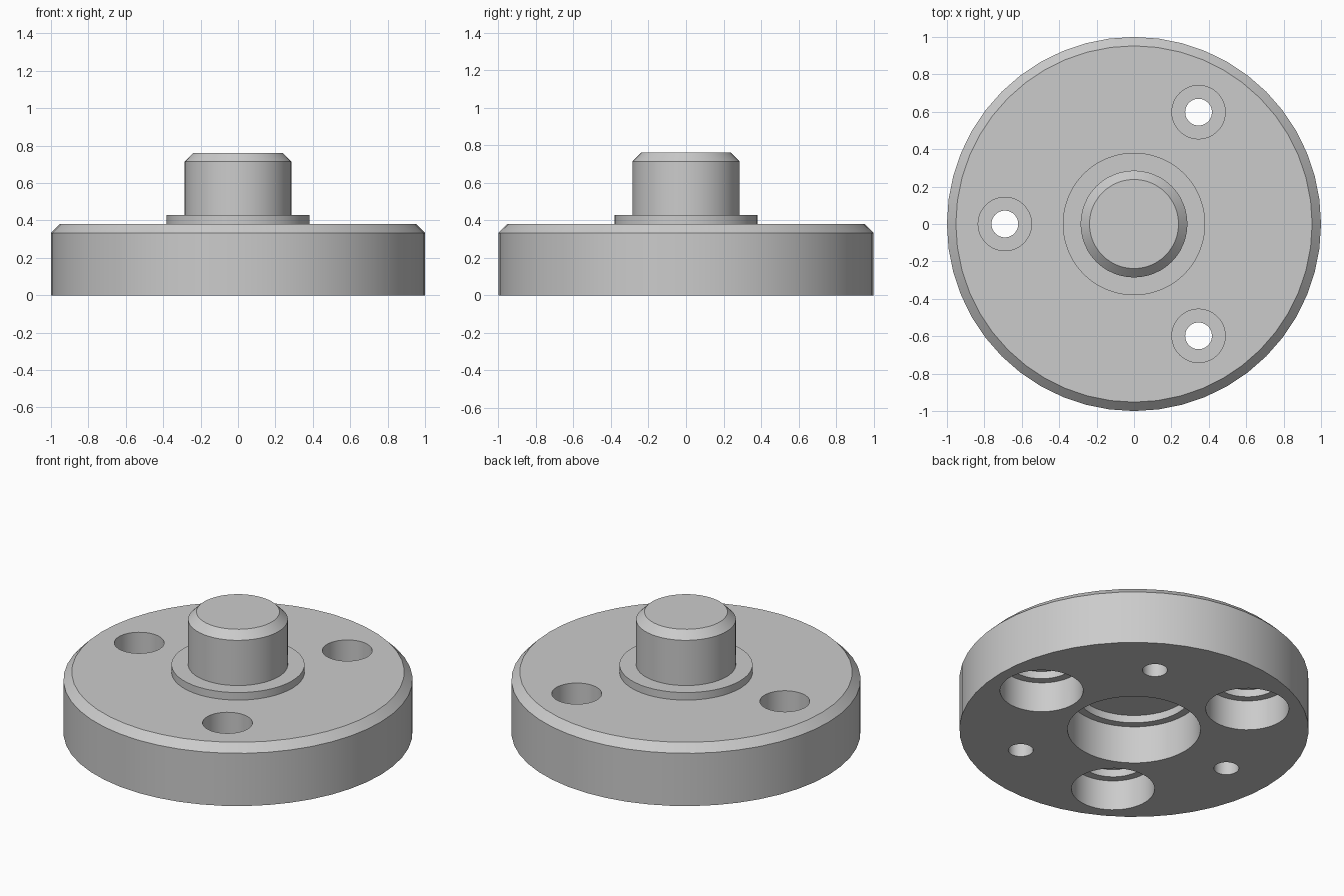
import bpy, bmesh, math
from mathutils import Matrix

if "Cube" in bpy.data.objects:
    bpy.data.objects.remove(bpy.data.objects["Cube"], do_unlink=True)

U = 1 / 21          # one design unit: the plate has a radius of 21
SEGMENTS = 48
BOLT_CIRCLE = 14.5

steel = bpy.data.materials.new("light_grey_metal")
steel.use_nodes = True
grey = (0.6, 0.6, 0.6, 1)
steel.diffuse_color = grey
steel.node_tree.nodes["Principled BSDF"].inputs["Base Color"].default_value = grey


def turned(name, profile, radius=0, angle=0):
    """Revolve a (radius, height) profile and place it on the bolt circle."""
    bm = bmesh.new()
    verts = [bm.verts.new((r * U, 0, z * U)) for r, z in profile]
    edges = [bm.edges.new(pair) for pair in zip(verts, verts[1:])]
    bmesh.ops.spin(bm, geom=verts + edges, cent=(0, 0, 0), axis=(0, 0, 1),
                   angle=math.tau, steps=SEGMENTS, use_duplicate=False)
    bmesh.ops.remove_doubles(bm, verts=bm.verts, dist=1e-5)
    # Merge the flat end discs into single faces
    bmesh.ops.dissolve_limit(bm, angle_limit=0.001, verts=bm.verts, edges=bm.edges)
    bmesh.ops.recalc_face_normals(bm, faces=bm.faces)
    bm.transform(Matrix.Rotation(math.radians(angle), 4, "Z")
                 @ Matrix.Translation((radius * U, 0, 0)))
    mesh = bpy.data.meshes.new(name)
    bm.to_mesh(mesh)
    bm.free()
    mesh.materials.append(steel)
    obj = bpy.data.objects.new(name, mesh)
    bpy.context.collection.objects.link(obj)
    return obj


# Chamfered plate, raised collar and shaft, with a stepped bearing seat beneath
carrier = turned("carrier_plate_with_shaft", [
    (0, 6), (7, 6), (7, 5), (8, 5), (8, 0),
    (21, 0), (21, 7), (20, 8), (8, 8), (8, 9),
    (6, 9), (6, 15), (5, 16), (0, 16)])

# Cutters: counterbored bolt holes alternate with stepped bearing pockets
bolt_hole = [(0, -1), (1.5, -1), (1.5, 5), (3, 5), (3, 9), (0, 9)]
pocket = [(0, -1), (5, -1), (5, 4), (4, 4), (4, 5), (0, 5)]
cutters = []
for i in range(3):
    cutters.append(turned("bolt_hole_cutter", bolt_hole, BOLT_CIRCLE, 60 + 120 * i))
    cutters.append(turned("pocket_cutter", pocket, BOLT_CIRCLE, 120 * i))

bpy.ops.object.select_all(action="DESELECT")
carrier.select_set(True)
bpy.context.view_layer.objects.active = carrier
for cutter in cutters:
    cutter.hide_render = True
    cut = carrier.modifiers.new("cut", "BOOLEAN")
    cut.operation = "DIFFERENCE"
    cut.solver = "EXACT"
    cut.object = cutter
    bpy.ops.object.modifier_apply(modifier=cut.name)
for cutter in cutters:
    bpy.data.objects.remove(cutter, do_unlink=True)

# Smooth round walls with crisp rims
bpy.ops.object.shade_smooth_by_angle(angle=math.radians(30))
